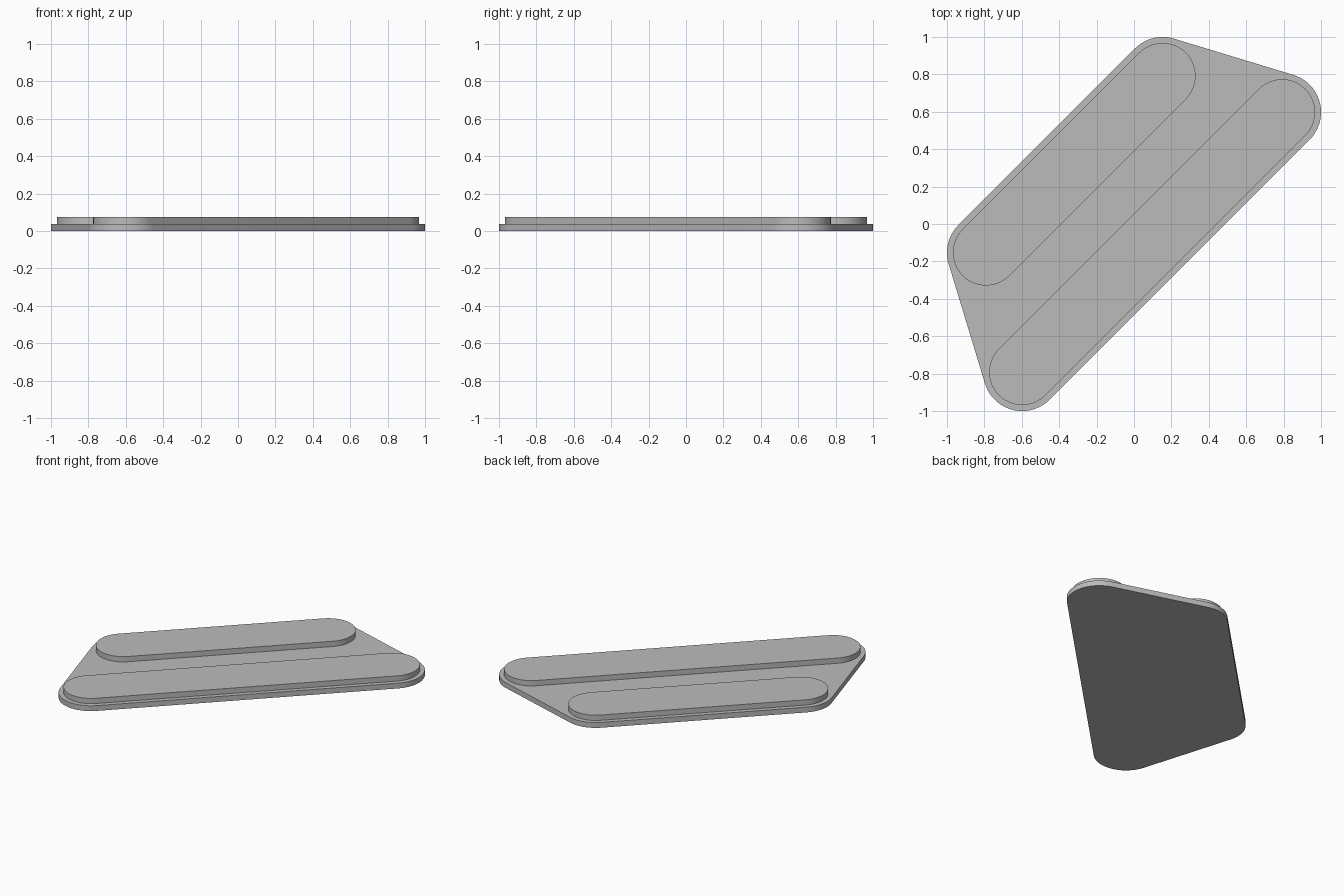
import bpy
import bmesh
from math import atan2, cos, sin, pi, radians
from mathutils import Vector

cube = bpy.data.objects.get("Cube")
if cube:
    bpy.data.objects.remove(cube)

GREY = (0.5, 0.5, 0.5, 1.0)
mat = bpy.data.materials.new("plain grey")
mat.use_nodes = True
mat.diffuse_color = GREY
mat.node_tree.nodes["Principled BSDF"].inputs["Base Color"].default_value = GREY

ARC_STEPS_PER_TURN = 64


def rounded_outline(centres, radius):
    """Outline of a band pulled tight round equal circles, anticlockwise."""
    points = []
    count = len(centres)
    for i, c in enumerate(centres):
        before = c - centres[i - 1]
        after = centres[(i + 1) % count] - c
        start = atan2(before.y, before.x) - pi / 2
        turn = (atan2(after.y, after.x) - pi / 2 - start) % (2 * pi)
        steps = max(3, round(ARC_STEPS_PER_TURN * turn / (2 * pi)))
        for k in range(steps + 1):
            a = start + turn * k / steps
            points.append(c + radius * Vector((cos(a), sin(a))))
    return points


def slab(name, centres, radius, bottom, top):
    bm = bmesh.new()
    verts = [bm.verts.new((p.x, p.y, bottom)) for p in rounded_outline(centres, radius)]
    face = bm.faces.new(verts)
    lid = bmesh.ops.extrude_face_region(bm, geom=[face], use_keep_orig=True)
    raised = [g for g in lid["geom"] if isinstance(g, bmesh.types.BMVert)]
    bmesh.ops.translate(bm, vec=(0, 0, top - bottom), verts=raised)
    bmesh.ops.recalc_face_normals(bm, faces=bm.faces)
    mesh = bpy.data.meshes.new(name)
    bm.to_mesh(mesh)
    bm.free()
    mesh.materials.append(mat)
    obj = bpy.data.objects.new(name, mesh)
    bpy.context.collection.objects.link(obj)
    bpy.ops.object.select_all(action="DESELECT")
    obj.select_set(True)
    bpy.context.view_layer.objects.active = obj
    bpy.ops.object.shade_smooth_by_angle(angle=radians(30))
    return obj


# End centres of the two diagonal bars
short_ends = [Vector((0.153, 0.792)), Vector((-0.792, -0.153))]
long_ends = [Vector((-0.598, -0.792)), Vector((0.792, 0.598))]

# Base plate wraps both bars, with a narrow rim
slab("base_plate", short_ends + long_ends, 0.208, 0.0, 0.0375)

# Raised bars
slab("short_bar", short_ends, 0.176, 0.0375, 0.075)
slab("long_bar", long_ends, 0.176, 0.0375, 0.075)
